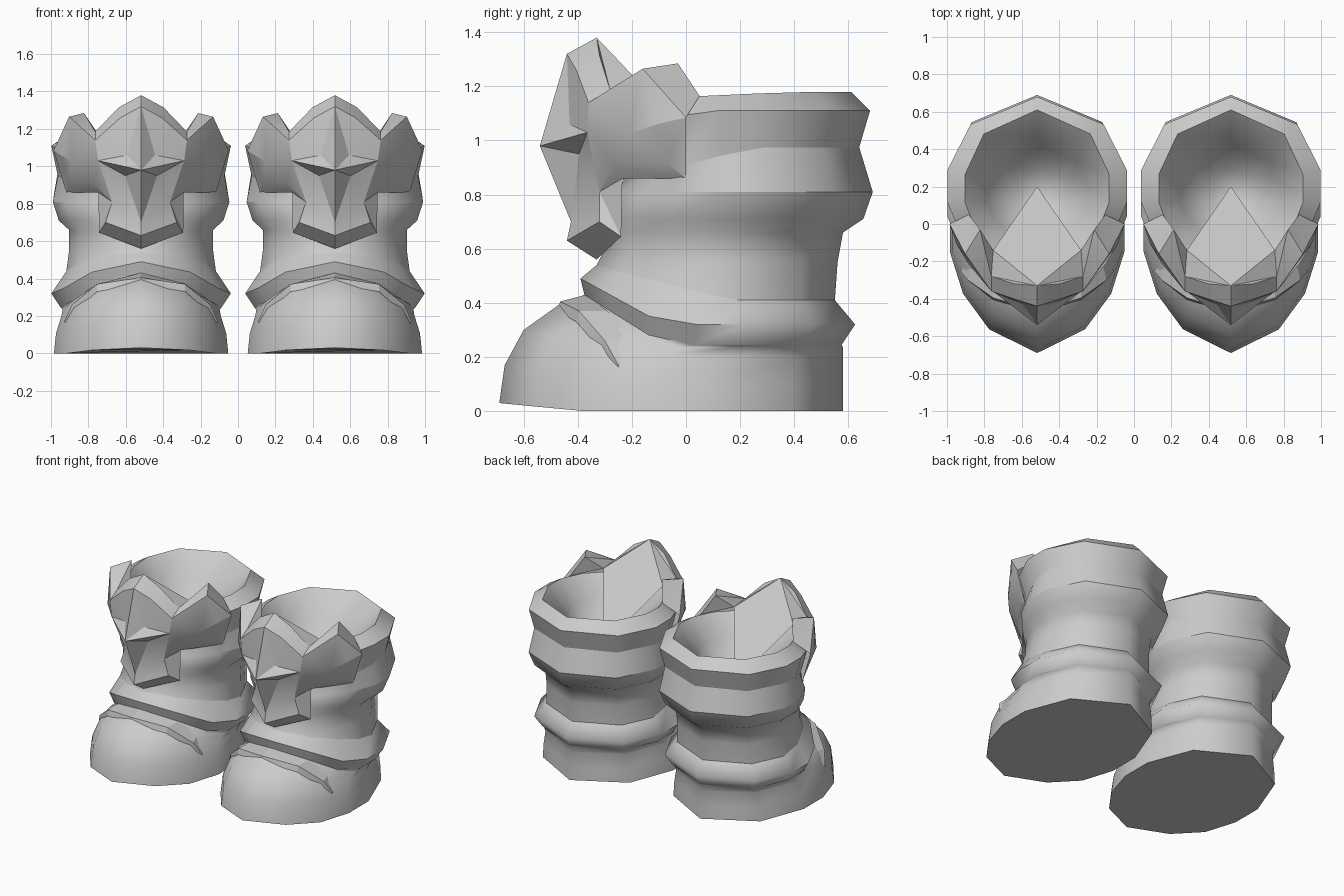
import bpy
import bmesh
import math

if "Cube" in bpy.data.objects:
    bpy.data.objects.remove(bpy.data.objects["Cube"], do_unlink=True)

# One plain grey material
grey = bpy.data.materials.new("plain grey")
grey.use_nodes = True
colour = (0.6, 0.6, 0.6, 1)
grey.diffuse_color = colour
grey.node_tree.nodes["Principled BSDF"].inputs["Base Color"].default_value = colour


def finish(bm, name, x):
    """Turn a bmesh into a placed, smooth-shaded object; sharp edges stay sharp."""
    for face in bm.faces:
        face.smooth = True
    mesh = bpy.data.meshes.new(name)
    bm.to_mesh(mesh)
    bm.free()
    mesh.materials.append(grey)
    obj = bpy.data.objects.new(name, mesh)
    bpy.context.collection.objects.link(obj)
    obj.location.x = x


# Half outline of a boot section, from toe to heel, in unit size
OUTLINE = [(0, -1), (.55, -.8), (.85, -.5), (1, -.15), (1, .2), (.74, .7), (0, 1)]

# Stretches of y along which a section has a sharp edge
ALL, NONE, FRONT, BACK = (-9, 9), (9, 9), (-9, .2), (0, 9)

# Sections: half width, front y, back y, front z, back z,
# y ahead of which the section tilts, and its sharp stretch
SECTIONS = [
    (.466, -.69, .58, .03, 0, -.38, ALL),       # sole
    (.455, -.67, .58, .17, .1, -.08, NONE),     # toe wall
    (.425, -.6, .58, .3, .2, -.08, NONE),
    (.42, -.46, .58, .4, .235, -.08, NONE),     # toe top
    (.43, -.375, .575, .43, .245, -.08, ALL),   # ankle strap
    (.48, -.39, .625, .49, .32, -.08, FRONT),
    (.4, -.33, .55, .54, .41, .15, ALL),
    (.385, -.3, .56, .6, .55, -.08, NONE),      # ankle
    (.385, -.3, .58, .66, .66, -.08, NONE),
    (.44, -.3, .655, .72, .71, -.08, NONE),     # lower cuff roll
    (.472, -.28, .69, .8, .81, -.08, BACK),
    (.445, -.23, .64, .85, .975, .25, BACK),
    (.48, -.3, .68, 1.05, 1.11, .1, ALL),       # upper cuff roll
    (.385, -.25, .61, 1.15, 1.18, .4, ALL),     # rim
    (.27, -.1, .42, 1.02, 1.02, -.08, NONE),    # inside wall
    (.15, 0, .32, .74, .74, -.08, NONE),
]


def section_points(half, front, back, z_front, z_back, tilt_start):
    middle, reach = (front + back) / 2, (back - front) / 2
    points = []
    for u, v in OUTLINE:
        y = middle + v * reach
        t = max(0, (tilt_start - y) / (tilt_start - front))
        points.append((u * half, y, z_back + (z_front - z_back) * t))
    mirrored = [(-px, py, pz) for px, py, pz in points[-2:0:-1]]
    return points + mirrored


def boot_body(x, side):
    bm = bmesh.new()
    rings = [[bm.verts.new(p) for p in section_points(*s[:-1])] for s in SECTIONS]
    for low, high in zip(rings, rings[1:]):
        for i in range(len(low)):
            j = (i + 1) % len(low)
            bm.faces.new((low[i], low[j], high[j], high[i]))
    bm.faces.new(rings[0])
    bm.faces.new(rings[-1])
    for ring, section in zip(rings, SECTIONS):
        start, end = section[-1]
        for i, vert in enumerate(ring):
            y = (vert.co.y + ring[i - 1].co.y) / 2
            bm.edges.get((vert, ring[i - 1])).smooth = not start < y < end
    bmesh.ops.recalc_face_normals(bm, faces=bm.faces)
    finish(bm, side + "_boot_body", x)


def mirrored_shell(points, faces, name, x):
    """Build faces from named points on +x and mirror them onto -x."""
    bm = bmesh.new()
    for sign in (1, -1):
        verts = {k: bm.verts.new((sign * p[0], p[1], p[2])) for k, p in points.items()}
        for face in faces:
            loop = [verts[k] for k in face.split()]
            bm.faces.new(loop if sign > 0 else loop[::-1])
    bmesh.ops.remove_doubles(bm, verts=bm.verts, dist=.0005)
    bmesh.ops.recalc_face_normals(bm, faces=bm.faces)
    for edge in bm.edges:
        edge.smooth = edge.calc_face_angle(0) < math.radians(20)
    finish(bm, name, x)


# Mask-shaped front plate with crest, horns, brow wings and chin
PLATE = {
    "apex": (0, -.33, 1.38), "crown": (0, -.44, 1.32),
    "shoulder": (.12, -.32, 1.315), "arch": (.11, -.405, 1.26),
    "temple": (.245, -.36, 1.14), "dip": (.245, -.28, 1.185),
    "nose": (0, -.54, .98), "star": (.23, -.365, 1.03),
    "hollow_up": (.075, -.43, 1.06), "hollow_low": (.085, -.395, .95),
    "horn": (.385, -.16, 1.265), "horn_back": (.305, -.03, 1.285),
    "horn_foot": (.365, .05, 1.165), "rim": (.468, 0, 1.085),
    "brow": (.43, -.11, 1.06), "wing": (.37, -.21, 1.025),
    "wing_front": (.255, -.265, .905), "wing_low": (.39, -.07, .915),
    "wing_end": (.4, 0, .86), "wing_root": (.228, -.235, .86),
    "cheek": (.155, -.32, .81), "jaw": (.19, -.32, .7),
    "lip": (0, -.425, .7), "chin": (0, -.44, .63),
    "jaw_low": (.225, -.24, .645), "chin_low": (0, -.33, .56),
    "tongue": (.235, -.14, 1.18), "tongue_mid": (0, -.14, 1.18),
    "tongue_end": (0, .2, .82),
}
PLATE_FACES = [
    # crest
    "apex crown arch shoulder", "shoulder arch temple dip",
    "crown hollow_up arch", "arch hollow_up temple", "hollow_up star temple",
    # star and muzzle
    "crown nose hollow_up", "nose star hollow_up", "nose hollow_low star",
    "nose lip hollow_low", "hollow_low cheek star", "lip cheek hollow_low",
    "lip jaw cheek", "lip chin jaw", "chin chin_low jaw_low jaw",
    # brow, wing and horn
    "star wing temple", "temple wing horn", "wing brow horn", "temple horn dip",
    "star wing_front wing", "star cheek wing_front", "wing wing_front wing_low",
    "wing wing_low brow", "brow wing_low rim", "wing_low wing_end rim",
    "wing_front wing_root wing_end wing_low", "horn brow rim",
    "horn rim horn_foot", "horn horn_foot horn_back", "horn horn_back dip",
    # cheek side
    "cheek wing_root wing_front", "cheek jaw_low wing_root", "cheek jaw jaw_low",
    # tongue behind the crest
    "apex shoulder dip", "apex dip tongue", "apex tongue tongue_mid",
    "tongue tongue_end tongue_mid", "dip horn_back tongue",
    "tongue horn_back horn_foot",
]

# Thin raised strap over the toe: front foot, raised edge, rear foot
STRAP = [
    ((0, -.475, .37), (0, -.465, .405), (0, -.37, .43)),
    ((.235, -.405, .33), (.235, -.395, .37), (.24, -.29, .37)),
    ((.36, -.31, .22), (.37, -.3, .26), (.35, -.2, .28)),
    ((.4, -.25, .16), (.412, -.25, .17), (.4, -.24, .18)),
]
STRAP_POINTS = {f"{part}{i}": p for i, row in enumerate(STRAP)
                for part, p in zip(("foot", "edge", "rear"), row)}
STRAP_FACES = [f"{a}{i} {a}{i + 1} {b}{i + 1} {b}{i}" for i in range(len(STRAP) - 1)
               for a, b in (("foot", "edge"), ("edge", "rear"))]

for side, x in (("left", .518), ("right", -.518)):
    boot_body(x, side)
    mirrored_shell(PLATE, PLATE_FACES, side + "_front_plate", x)
    mirrored_shell(STRAP_POINTS, STRAP_FACES, side + "_toe_strap", x)
